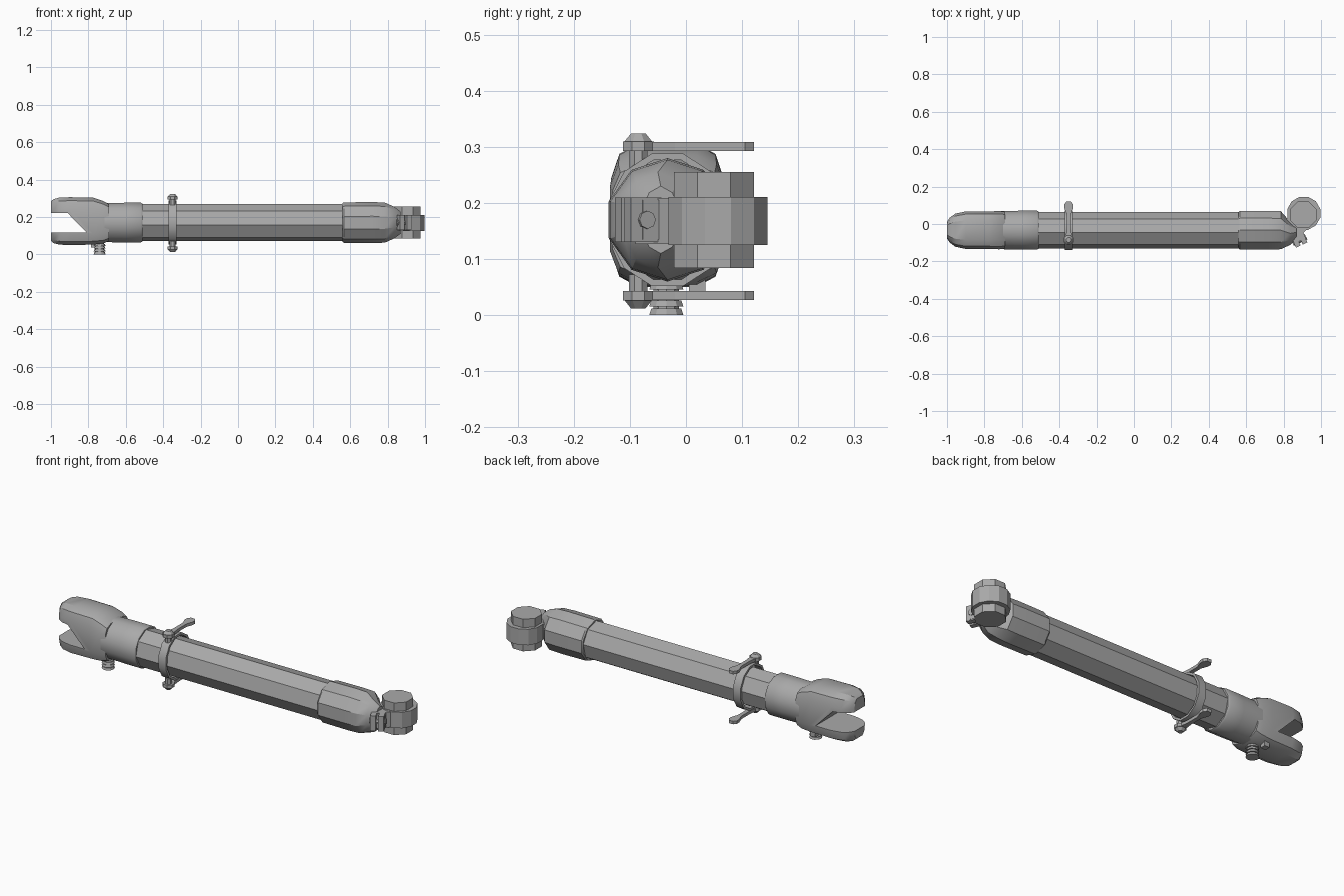
import bpy, bmesh, math
from mathutils import Vector, Matrix

if "Cube" in bpy.data.objects:
    bpy.data.objects.remove(bpy.data.objects["Cube"])

GREY = (0.4, 0.4, 0.4, 1)
mat = bpy.data.materials.new("grey_metal")
mat.use_nodes = True
mat.diffuse_color = GREY
mat.node_tree.nodes["Principled BSDF"].inputs["Base Color"].default_value = GREY
CY, CZ = -0.033, 0.17


def finish(name, bm, smooth=None):
    bmesh.ops.recalc_face_normals(bm, faces=bm.faces)
    me = bpy.data.meshes.new(name)
    bm.to_mesh(me)
    bm.free()
    ob = bpy.data.objects.new(name, me)
    bpy.context.collection.objects.link(ob)
    me.materials.append(mat)
    if smooth:
        bpy.ops.object.select_all(action='DESELECT')
        ob.select_set(True)
        bpy.context.view_layer.objects.active = ob
        bpy.ops.object.shade_smooth_by_angle(angle=math.radians(smooth))
    return ob


def loft(name, sections, sides, phase=0.0, power=1.0, smooth=None):
    """Skin sections (x, cy, cz, ry, rz) along x; power < 1 squares them off."""
    bm = bmesh.new()
    sq = lambda v: math.copysign(abs(v) ** power, v)
    rings = []
    for x, cy, cz, ry, rz in sections:
        angles = [math.radians(phase) + math.tau * i / sides for i in range(sides)]
        rings.append([bm.verts.new((x, cy - ry * sq(math.cos(a)), cz + rz * sq(math.sin(a))))
                      for a in angles])
    for a, b in zip(rings, rings[1:]):
        for i in range(sides):
            j = (i + 1) % sides
            bm.faces.new((a[i], a[j], b[j], b[i]))
    bm.faces.new(rings[0])
    bm.faces.new(rings[-1])
    return finish(name, bm, smooth)


def prism(name, outline, axis, lo, hi):
    """Extrude a 2D outline along y (outline is x, z) or z (outline is x, y)."""
    bm = bmesh.new()
    point = (lambda p, h: (p[0], h, p[1])) if axis == 'y' else (lambda p, h: (p[0], p[1], h))
    a, b = ([bm.verts.new(point(p, h)) for p in outline] for h in (lo, hi))
    bm.faces.new(a)
    bm.faces.new(b)
    for i in range(len(a)):
        j = (i + 1) % len(a)
        bm.faces.new((a[i], a[j], b[j], b[i]))
    return finish(name, bm)


def disc(name, loc, r1, r2, depth, sides=8, rot=None):
    bm = bmesh.new()
    m = Matrix.Translation(loc) @ (rot or Matrix.Rotation(math.pi / sides, 4, 'Z'))
    bmesh.ops.create_cone(bm, cap_ends=True, segments=sides, radius1=r1, radius2=r2,
                          depth=depth, matrix=m)
    return finish(name, bm)


def box(name, loc, size, rot=Matrix()):
    bm = bmesh.new()
    m = Matrix.Translation(loc) @ rot @ Matrix.Diagonal((*size, 1))
    bmesh.ops.create_cube(bm, size=1, matrix=m)
    return finish(name, bm)


# Main tube and end sleeves
loft("main_tube", [(x, CY, CZ, 0.098, 0.1) for x in (-0.53, 0.58)], 8, -7.5)
loft("fork_sleeve", [(-0.72, CY, CZ, 0.105, 0.108), (-0.6, CY, CZ, 0.108, 0.11),
                     (-0.52, CY, CZ, 0.108, 0.11), (-0.51, CY, CZ, 0.102, 0.104)],
     12, 15, smooth=35)
loft("hinge_sleeve", [(0.56, CY, CZ, 0.103, 0.105), (0.567, CY, CZ, 0.109, 0.108),
                      (0.72, CY, CZ, 0.109, 0.11), (0.785, CY, CZ, 0.107, 0.107),
                      (0.835, -0.05, CZ, 0.065, 0.085), (0.868, -0.045, CZ, 0.035, 0.06)],
     10, 18, smooth=30)

# Fork with a slanted slot
fork = loft("fork", [(-1.0, CY, 0.178, 0.045, 0.108), (-0.985, CY, 0.178, 0.068, 0.12),
                     (-0.955, CY, 0.178, 0.09, 0.128), (-0.9, CY, 0.178, 0.102, 0.13),
                     (-0.775, CY, 0.178, 0.102, 0.128), (-0.72, CY, 0.172, 0.104, 0.115),
                     (-0.69, CY, CZ, 0.1, 0.1)], 12, 15, 0.5, smooth=30)
slot = prism("slot_cutter", [(-1.1, 0.22), (-0.91, 0.22), (-0.81, 0.118), (-1.1, 0.118)],
             'y', -0.3, 0.3)
slot.hide_render = True
slot.hide_set(True)
cut = fork.modifiers.new("slot", 'BOOLEAN')
cut.object = slot
cut.solver = 'EXACT'

# Threaded bolt and stud under the fork
for i in range(4):
    disc(f"bolt_thread_{i + 1}", (-0.74, -0.035, 0.006 + i * 0.015), 0.032, 0.028, 0.011, 10)
disc("bolt_core", (-0.74, -0.035, 0.035), 0.024, 0.024, 0.066, 10)
box("fork_stud", (-0.77, 0.02, 0.05), (0.03, 0.03, 0.025))

# Strap around the tube
bm = bmesh.new()
loops = []
for x, grow in ((-0.372, 0), (-0.372, 0.012), (-0.328, 0.012), (-0.328, 0)):
    loops.append([bm.verts.new((x, CY - (0.097 + grow) * math.cos(a),
                                CZ + (0.11 + grow) * math.sin(a)))
                  for a in [math.tau * (i + 0.5) / 12 for i in range(12)]])
for k in range(4):
    a, b = loops[k], loops[(k + 1) % 4]
    for i in range(12):
        j = (i + 1) % 12
        bm.faces.new((a[i], a[j], b[j], b[i]))
finish("strap", bm, 35)

# Levers with their pivots, above and below
half = [(0.016, -0.06), (0.011, -0.02), (0.011, 0.05), (0.024, 0.085),
        (0.024, 0.105), (0.012, 0.121)]
outline = [(-0.35 + x, y) for x, y in half] + [(-0.35 - x, y) for x, y in reversed(half)]
for name, z, s in (("upper", 0.301, 1), ("lower", 0.035, -1)):
    prism(name + "_lever", outline, 'z', z - 0.008, z + 0.008)
    disc(name + "_lever_eye", (-0.35, -0.085, z), 0.03, 0.03, 0.017)
    r1, r2 = (0.027, 0.014) if s > 0 else (0.014, 0.027)
    disc(name + "_pivot_cap", (-0.35, -0.085, z + s * 0.0155), r1, r2, 0.015)
    disc(name + "_pivot_pin", (-0.35, -0.085, z - s * 0.02), 0.018, 0.018, 0.035)

# Hinge pin, clamp ring and its stem
disc("hinge_pin", (0.905, 0.05, 0.17), 0.077, 0.077, 0.171, 8)
disc("hinge_ring", (0.908, 0.057, 0.168), 0.091, 0.091, 0.085, 12)
prism("hinge_stem", [(0.8, -0.06), (0.87, -0.09), (0.93, -0.02), (0.85, 0.06), (0.81, 0.02)],
      'z', 0.127, 0.209)

# Clamp lugs and screw
turn = Matrix.Rotation(math.radians(25), 4, 'Z')
for side, dx in (("right", -0.02), ("left", 0.02)):
    box(f"{side}_clamp_lug", Vector((0.884, -0.085, 0.17)) + turn @ Vector((dx, 0, 0)),
        (0.027, 0.06, 0.08), turn)
box("clamp_bridge", (0.884, -0.06, 0.17), (0.05, 0.06, 0.07), turn)
disc("clamp_screw", (0.884, -0.085, 0.17), 0.016, 0.016, 0.08, 8,
     turn @ Matrix.Rotation(math.pi / 2, 4, 'Y'))
